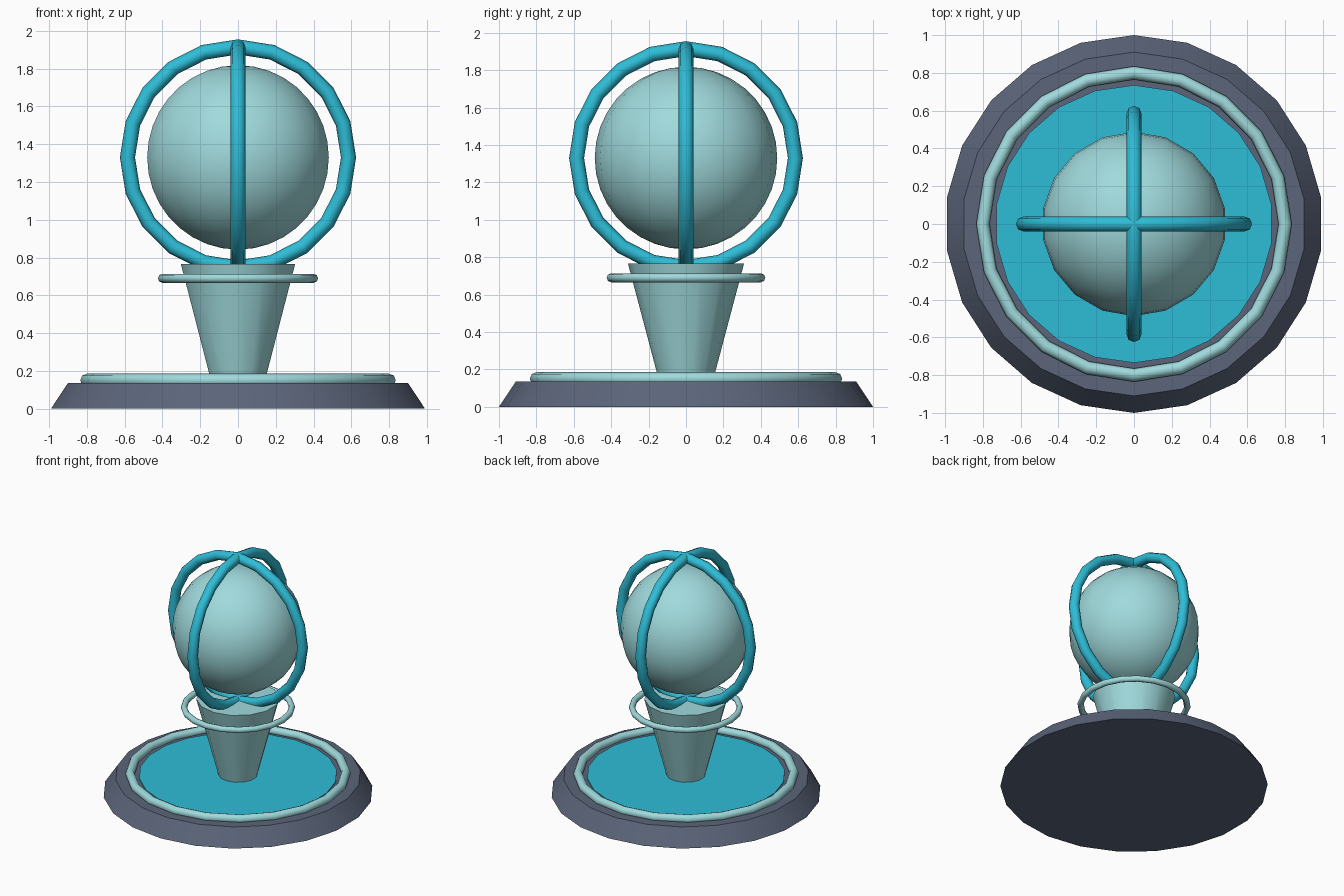
import bpy
from math import radians

cube = bpy.data.objects.get("Cube")
if cube:
    bpy.data.objects.remove(cube, do_unlink=True)


def material(name, rgb):
    mat = bpy.data.materials.new(name)
    mat.use_nodes = True
    color = (*rgb, 1)
    mat.diffuse_color = color
    mat.node_tree.nodes["Principled BSDF"].inputs["Base Color"].default_value = color
    return mat


slate = material("slate grey", (0.105, 0.13, 0.195))
pale = material("pale teal", (0.35, 0.70, 0.72))
cyan = material("bright cyan", (0.027, 0.51, 0.68))


def finish(name, mat, angle):
    obj = bpy.context.object
    obj.name = name
    obj.data.materials.append(mat)
    bpy.ops.object.shade_smooth_by_angle(angle=radians(angle))
    return obj


def frustum(name, mat, sides, r_low, r_high, z_low, z_high):
    bpy.ops.mesh.primitive_cone_add(vertices=sides, radius1=r_low, radius2=r_high,
                                    depth=z_high - z_low,
                                    location=(0, 0, (z_low + z_high) / 2))
    return finish(name, mat, 30)


def ring(name, mat, major, minor, z, rotation=(0, 0, 0)):
    bpy.ops.mesh.primitive_torus_add(major_radius=major, minor_radius=minor,
                                     major_segments=20, minor_segments=8,
                                     location=(0, 0, z), rotation=rotation)
    return finish(name, mat, 60)


# Stepped base with inlaid disc and rim
frustum("base", slate, 22, 1.0, 0.91, 0, 0.135)
frustum("base_disc", cyan, 22, 0.735, 0.735, 0.13, 0.143)
ring("base_rim", pale, 0.8, 0.035, 0.15)

# Flared pedestal and its collar
frustum("pedestal", pale, 14, 0.143, 0.31, 0.135, 0.765)
ring("pedestal_collar", pale, 0.4, 0.024, 0.69)

# Globe inside two crossed hoops
bpy.ops.mesh.primitive_uv_sphere_add(segments=18, ring_count=18, radius=0.488,
                                     location=(0, 0, 1.33))
finish("globe", pale, 40)
for name, turn in (("side_hoop", 0), ("front_back_hoop", 90)):
    ring(name, cyan, 0.585, 0.04, 1.33, (radians(90), 0, radians(turn)))
